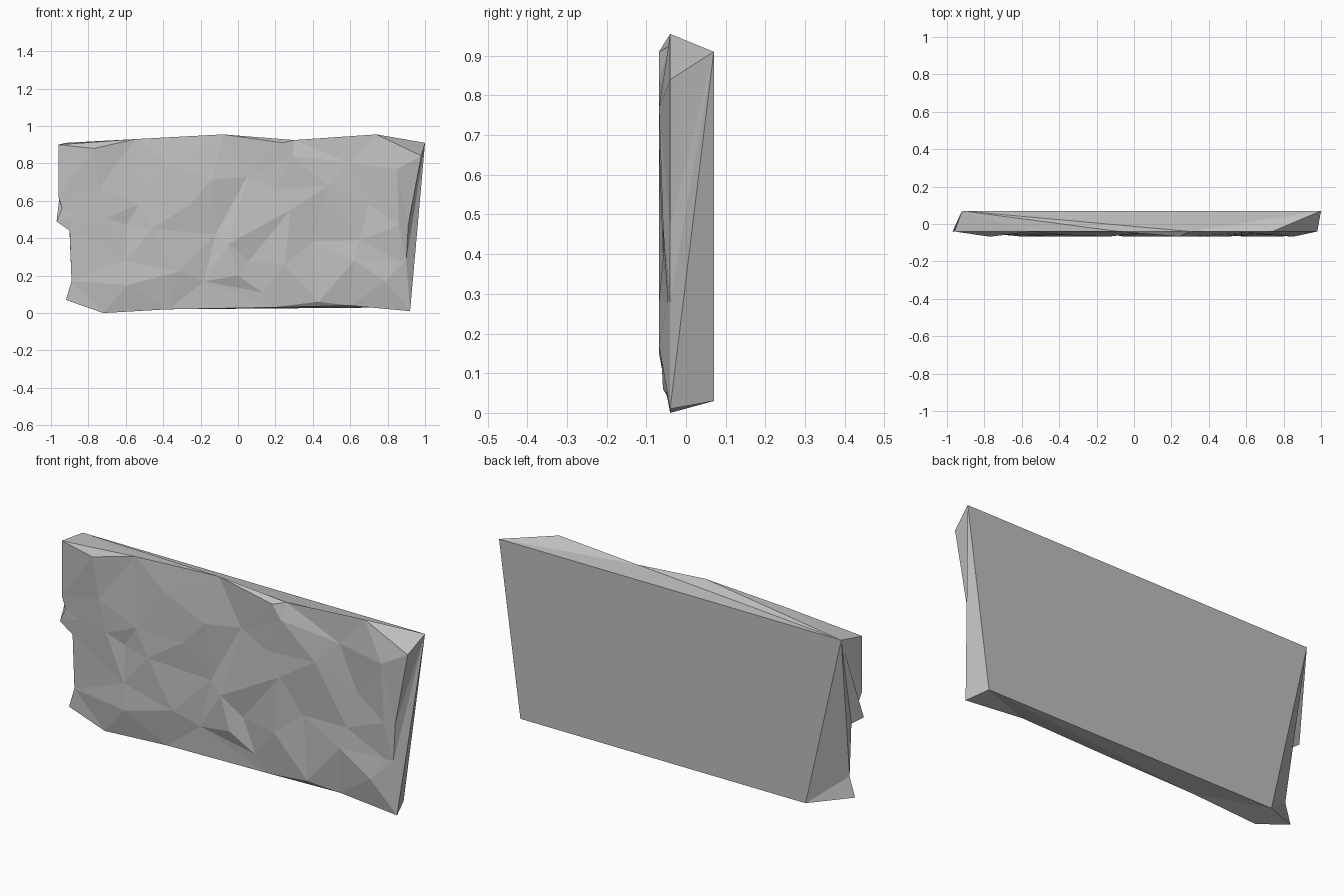
import bpy
import bmesh
from mathutils import Vector
from mathutils.geometry import delaunay_2d_cdt

cube = bpy.data.objects.get("Cube")
if cube:
    bpy.data.objects.remove(cube, do_unlink=True)

# Stone material
stone = bpy.data.materials.new("light grey stone")
stone.use_nodes = True
colour = (0.52, 0.52, 0.52, 1)
stone.diffuse_color = colour
shader = stone.node_tree.nodes["Principled BSDF"]
shader.inputs["Base Color"].default_value = colour
shader.inputs["Roughness"].default_value = 0.9

# Flat back panel: corner positions (x, z) in hundredths, clockwise from top left
back_corners = [(-92, 91), (100, 91), (88, 3), (-72, 3)]
BACK_Y = 0.07
RIM_Y = -0.04

# Ragged rim of the front face, grouped by the back corner each stretch fans to
rim_groups = {
    0: [(-96, 62), (-96, 90), (-55, 93), (-8, 95.5)],
    1: [(30, 92.5), (74, 95.5), (98, 84), (91, 47), (90, 28)],
    2: [(92, 1), (60, 4), (18, 3)],
    3: [(-37, 2), (-72, 0), (-92, 7)],
    4: [(-89, 17), (-90, 44), (-97, 49), (-94, 56)],
}

# Chiselled relief: height of each layer and its points (x, z) in hundredths
relief = {
    -0.068: [(-14, 71), (29, 84), (48, 68), (28, 55), (-32, 22), (25, 26),
             (62, 28), (85, 77), (-46, 45), (-59, 15), (24, 91), (-5, 37),
             (79, 17), (-26, 58), (0, 20), (-77, 88)],
    -0.058: [(-70, 51), (-53, 58), (-37, 80), (-74, 67), (20, 66),
             (-60, 28), (65, 39), (43, 6), (86, 47)],
    -0.046: [(5, 73), (60, 80), (72, 88), (70, 58), (-12, 42), (6, 28),
             (-18, 17), (40, 38), (86, 28), (-60, 47), (-86, 53), (13, 11)],
}


def plane_point(pair):
    return Vector((pair[0] / 100, pair[1] / 100))


def build_slab():
    points, depths, corner_of = [], [], []
    for group, pairs in rim_groups.items():
        for pair in pairs:
            points.append(plane_point(pair))
            depths.append(RIM_Y)
            corner_of.append(group % len(back_corners))
    rim_count = len(points)
    for depth, pairs in relief.items():
        for pair in pairs:
            points.append(plane_point(pair))
            depths.append(depth)

    bm = bmesh.new()
    front = [bm.verts.new((p.x, y, p.y)) for p, y in zip(points, depths)]
    back = [bm.verts.new((p.x, BACK_Y, p.y)) for p in map(plane_point, back_corners)]

    # Faceted front
    result = delaunay_2d_cdt(points, [], [list(range(rim_count))], 1, 0.0001)
    triangles, sources = result[2], result[3]
    for triangle in triangles:
        bm.faces.new([front[sources[i][0]] for i in triangle])

    # Side walls fanning from the rim to the back corners
    for i in range(rim_count):
        j = (i + 1) % rim_count
        near, far = back[corner_of[i]], back[corner_of[j]]
        bm.faces.new((front[i], front[j], near))
        if near != far:
            bm.faces.new((front[j], far, near))

    # Back panel
    bm.faces.new(back)
    bmesh.ops.recalc_face_normals(bm, faces=bm.faces[:])

    mesh = bpy.data.meshes.new("rock_slab")
    bm.to_mesh(mesh)
    bm.free()
    mesh.materials.append(stone)
    slab = bpy.data.objects.new("rock_slab", mesh)
    bpy.context.collection.objects.link(slab)


build_slab()
